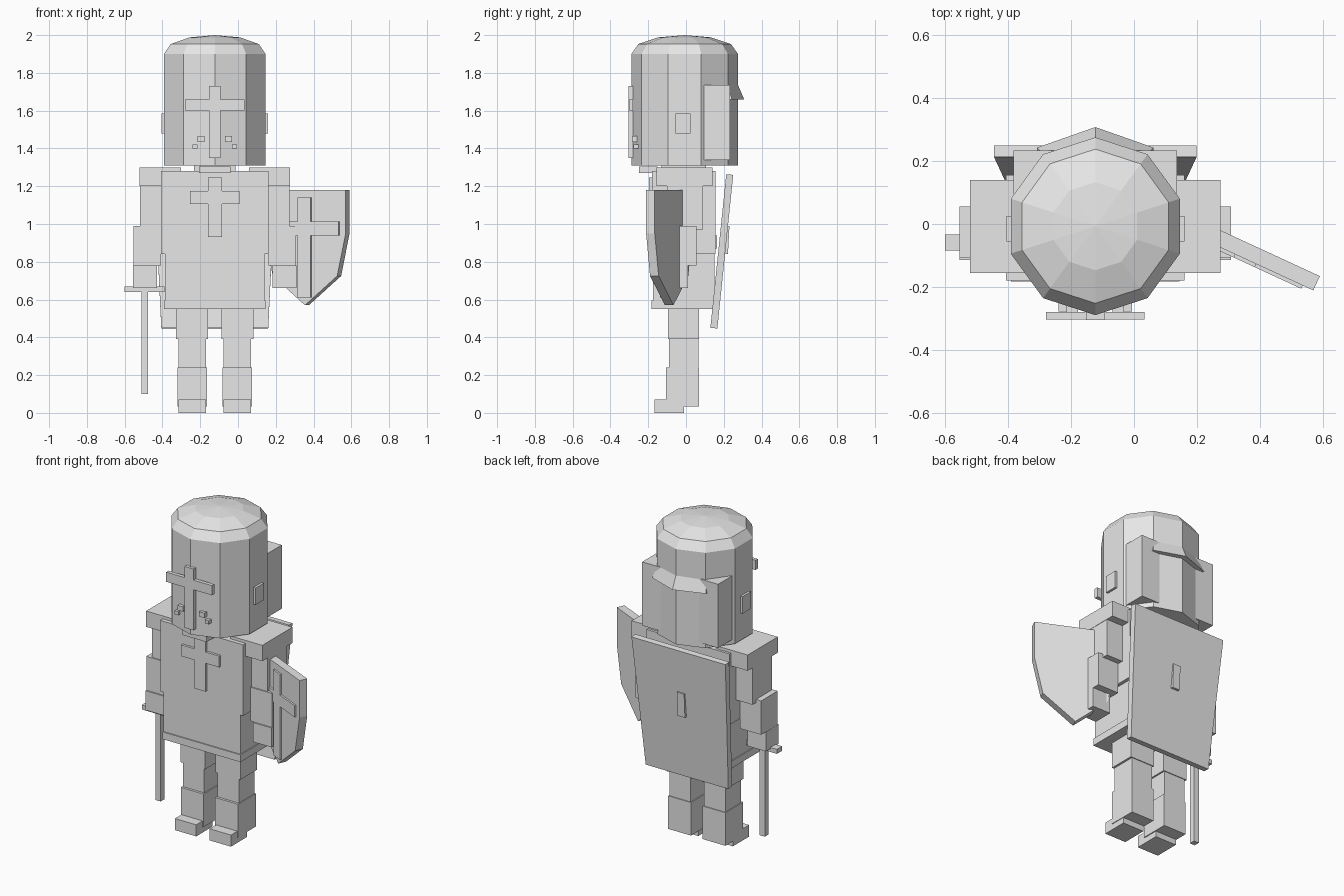
import bpy, bmesh, math
from mathutils import Vector

if "Cube" in bpy.data.objects:
    bpy.data.objects.remove(bpy.data.objects["Cube"])

CX = -0.123          # centre line of the figure
grey = bpy.data.materials.new("light grey")
grey.diffuse_color = (0.8, 0.8, 0.8, 1)
grey.use_nodes = True
grey.node_tree.nodes["Principled BSDF"].inputs["Base Color"].default_value = grey.diffuse_color


def finish(name, bm):
    bmesh.ops.recalc_face_normals(bm, faces=bm.faces[:])
    me = bpy.data.meshes.new(name)
    bm.to_mesh(me)
    bm.free()
    me.materials.append(grey)
    ob = bpy.data.objects.new(name, me)
    bpy.context.collection.objects.link(ob)
    return ob


def loft(name, rings):
    """Closed solid through rings of equal point count."""
    bm = bmesh.new()
    vr = [[bm.verts.new(p) for p in r] for r in rings]
    n = len(vr[0])
    for a, b in zip(vr, vr[1:]):
        for i in range(n):
            bm.faces.new((a[i], a[(i + 1) % n], b[(i + 1) % n], b[i]))
    bm.faces.new(vr[0])
    bm.faces.new(vr[-1])
    return finish(name, bm)


def box(name, x0, x1, y0, y1, z0, z1):
    return loft(name, [[(x0, y0, z), (x1, y0, z), (x1, y1, z), (x0, y1, z)] for z in (z0, z1)])


def pair(name, d0, d1, *yz):
    """Boxes on both sides, d0..d1 away from the centre line."""
    box("left_" + name, CX + d0, CX + d1, *yz)
    box("right_" + name, CX - d1, CX - d0, *yz)


# Ten-sided helmet with a shallow faceted dome
bm = bmesh.new()
HY, N = -0.007, 10
rings = []
for r, z in ((0.2825, 1.31), (0.2825, 1.90), (0.245, 1.953), (0.14, 1.988)):
    rings.append([bm.verts.new((CX + r * math.sin(i * math.tau / N),
                                HY - r * math.cos(i * math.tau / N), z)) for i in range(N)])
for a, b in zip(rings, rings[1:]):
    for i in range(N):
        bm.faces.new((a[i], a[(i + 1) % N], b[(i + 1) % N], b[i]))
top = bm.verts.new((CX, HY, 2.0))
for i in range(N):
    bm.faces.new((rings[-1][i], rings[-1][(i + 1) % N], top))
bm.faces.new(rings[0])
finish("helmet", bm)

# Helmet fittings
box("face_cross_upright", CX - 0.03, CX + 0.03, -0.305, -0.27, 1.35, 1.73)
box("face_cross_bar", CX - 0.157, CX + 0.157, -0.303, -0.28, 1.60, 1.66)
pair("inner_stud", 0.055, 0.092, -0.285, -0.25, 1.435, 1.465)
pair("outer_stud", 0.092, 0.117, -0.278, -0.24, 1.40, 1.422)
pair("ear_plate", 0.255, 0.283, -0.055, 0.025, 1.48, 1.585)
box("neck_guard", CX - 0.26, CX + 0.26, 0.095, 0.233, 1.34, 1.735)
# Flared rim wrapped around the back two helmet sides
loft("rear_flare", [[(CX - w, y, z), (CX, p, z), (CX + w, y, z), (CX + w, 0.18, z), (CX - w, 0.18, z)]
                    for w, y, p, z in ((0.185, 0.243, 0.308, 1.66), (0.165, 0.22, 0.275, 1.737))])
box("neck", CX - 0.11, CX + 0.11, -0.13, 0.105, 1.27, 1.32)
box("collar_clasp", CX - 0.083, CX + 0.083, -0.25, -0.15, 1.27, 1.305)

# Torso
box("chest", CX - 0.284, CX + 0.284, -0.18, 0.155, 0.84, 1.28)
box("waist", CX - 0.263, CX + 0.263, -0.176, 0.15, 0.59, 0.84)
box("skirt_hem", CX - 0.268, CX + 0.268, -0.183, 0.155, 0.55, 0.595)
box("chest_cross_upright", CX - 0.037, CX + 0.037, -0.196, -0.17, 0.93, 1.245)
box("chest_cross_bar", CX - 0.13, CX + 0.13, -0.195, -0.17, 1.105, 1.175)
box("back_mount", CX - 0.2, CX + 0.2, 0.05, 0.165, 0.87, 0.94)

# Tapered slab hanging on the back, with a small fitting
loft("back_slab", [[(CX - w, y, z), (CX + w, y, z), (CX + w, y + 0.037, z - 0.003), (CX - w, y + 0.037, z - 0.003)]
                   for w, y, z in ((0.283, 0.129, 0.45), (0.322, 0.213, 1.263))])
loft("back_fitting", [[(CX - 0.025, y - 0.03, z), (CX + 0.025, y - 0.03, z), (CX + 0.025, y, z), (CX - 0.025, y, z)]
                      for y, z in ((0.222, 0.84), (0.23, 0.99))])

# Arms
pair("shoulder", 0.18, 0.398, -0.155, 0.14, 1.20, 1.298)
pair("upper_arm", 0.27, 0.396, -0.10, 0.09, 0.97, 1.21)
pair("forearm", 0.285, 0.431, -0.107, 0.055, 0.78, 0.99)
pair("hand", 0.306, 0.432, -0.115, 0.01, 0.66, 0.78)

# Legs
pair("thigh", 0.036, 0.205, -0.094, 0.07, 0.39, 0.56)
pair("shin", 0.046, 0.192, -0.09, 0.065, 0.23, 0.395)
pair("boot", 0.04, 0.196, -0.105, 0.07, 0.035, 0.24)
pair("foot", 0.046, 0.192, -0.168, -0.01, 0.0, 0.072)

# Sword pointing down
box("sword_blade", -0.511, -0.476, -0.078, -0.042, 0.10, 0.645)
box("sword_guard", -0.60, -0.39, -0.085, -0.034, 0.64, 0.668)

# Angled shield with raised cross
D = Vector((0.908, -0.419, 0))     # across the shield
F = Vector((-0.419, -0.908, 0))    # out of its front
O = Vector((0.365, -0.089, 0))


def shield_part(name, outline, f0, f1):
    return loft(name, [[O + D * u + F * f + Vector((0, 0, z)) for u, z in outline] for f in (f0, f1)])


def rect(u, z0, z1):
    return [(-u, z0), (u, z0), (u, z1), (-u, z1)]


half = [(0.237, 1.18), (0.237, 0.95), (0.188, 0.725)]
shield_part("shield", half + [(0, 0.57)] + [(-u, z) for u, z in reversed(half)], -0.025, 0.025)
shield_part("shield_cross_upright", rect(0.037, 0.61, 1.14), 0.02, 0.036)
shield_part("shield_cross_bar", rect(0.2, 0.94, 1.012), 0.02, 0.036)
